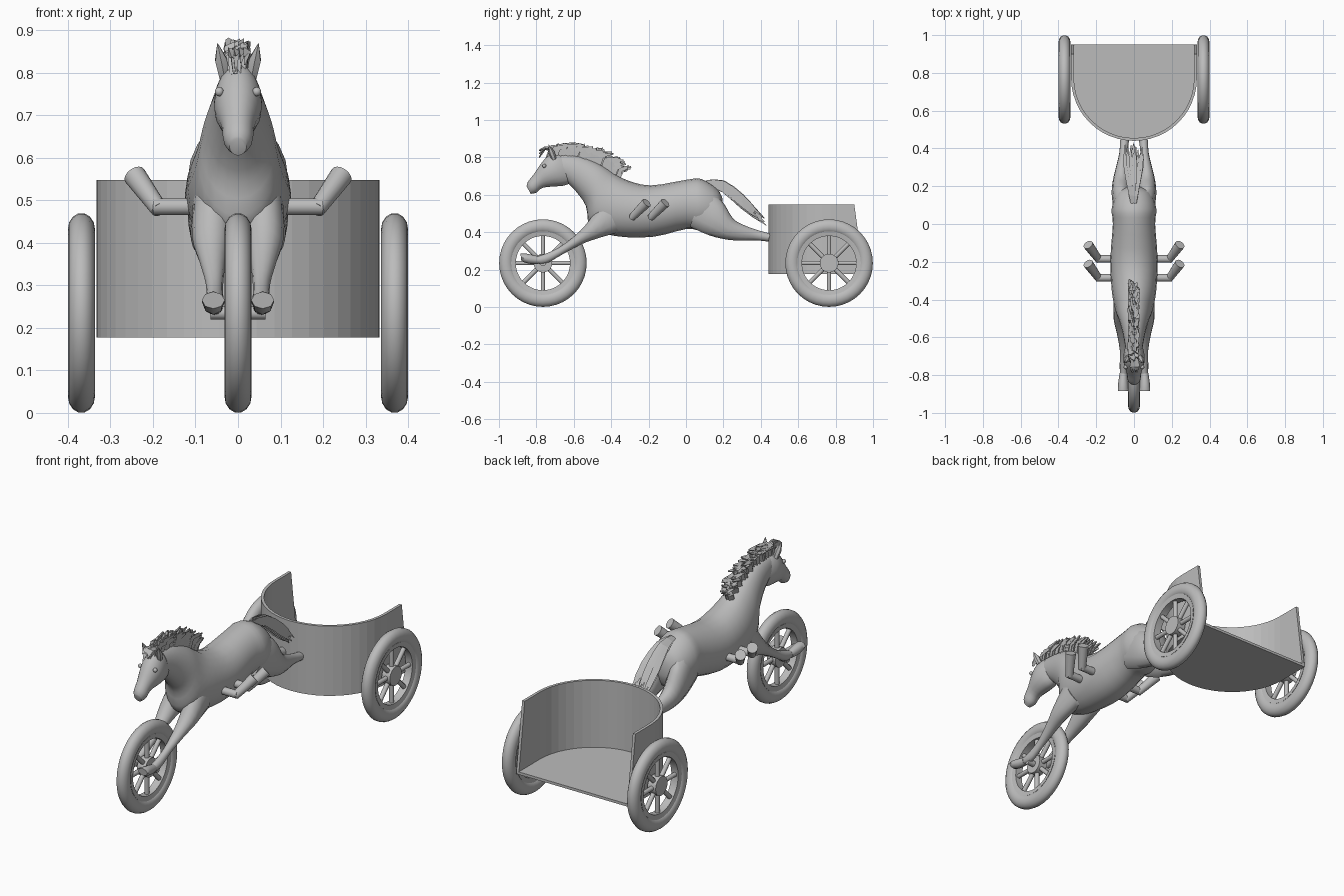
import bpy, bmesh, math, random
from mathutils import Vector

random.seed(4)
if "Cube" in bpy.data.objects:
    bpy.data.objects.remove(bpy.data.objects["Cube"], do_unlink=True)

grey = bpy.data.materials.new("plain grey")
grey.use_nodes = True
grey.diffuse_color = (0.5, 0.5, 0.5, 1)
grey.node_tree.nodes["Principled BSDF"].inputs["Base Color"].default_value = (0.5, 0.5, 0.5, 1)

TAU = math.tau
SIDES = {"left": 1, "right": -1}


def skin(bm, rings, closed=False):
    """Bridge closed rings of points; cap the ends unless the strip closes."""
    loops = [[bm.verts.new(p) for p in ring] for ring in rings]
    n = len(loops[0])
    pairs = list(zip(loops, loops[1:]))
    if closed:
        pairs.append((loops[-1], loops[0]))
    else:
        bm.faces.new(loops[0])
        bm.faces.new(loops[-1])
    for a, b in pairs:
        for i in range(n):
            j = (i + 1) % n
            bm.faces.new((a[i], a[j], b[j], b[i]))


def finish(name, bm, angle=50):
    bmesh.ops.recalc_face_normals(bm, faces=bm.faces)
    mesh = bpy.data.meshes.new(name)
    bm.to_mesh(mesh)
    bm.free()
    mesh.materials.append(grey)
    ob = bpy.data.objects.new(name, mesh)
    bpy.context.collection.objects.link(ob)
    if angle:
        bpy.ops.object.select_all(action='DESELECT')
        ob.select_set(True)
        bpy.context.view_layer.objects.active = ob
        bpy.ops.object.shade_smooth_by_angle(angle=math.radians(angle))
    return ob


def build(name, rings, closed=False, angle=50):
    bm = bmesh.new()
    skin(bm, rings, closed)
    return finish(name, bm, angle)


def spline(rows, steps=3):
    """Smooth curve through rows of numbers."""
    rows = [Vector(r) for r in rows]
    ext = [rows[0]] + rows + [rows[-1]]
    out = []
    for a, b, c, d in zip(ext, ext[1:], ext[2:], ext[3:]):
        for k in range(steps):
            t = k / steps
            out.append(b + (c - a) * (t / 2) + (a * 2 - b * 5 + c * 4 - d) * (t * t / 2)
                       + (b * 3 - a - c * 3 + d) * (t ** 3 / 2))
    return out + [rows[-1]]


def loft(name, rows, side=1, sides=16):
    """Rows: upper y, upper z, lower y, lower z, centre x, half width."""
    rings = []
    for y1, z1, y2, z2, x, w in spline(rows):
        ring = []
        for i in range(sides):
            c, s = math.cos(TAU * i / sides), math.sin(TAU * i / sides)
            ring.append((side * (x + w * s), (y1 + y2) / 2 + c * (y1 - y2) / 2,
                         (z1 + z2) / 2 + c * (z1 - z2) / 2))
        rings.append(ring)
    return build(name, rings)


def tube_rings(points, radii, sides=12):
    pts = [Vector(p) for p in points]
    rings = []
    for i, p in enumerate(pts):
        d = pts[min(i + 1, len(pts) - 1)] - pts[max(i - 1, 0)]
        q = d.to_track_quat('Z', 'Y')
        rings.append([p + q @ Vector((radii[i] * math.cos(TAU * k / sides),
                                      radii[i] * math.sin(TAU * k / sides), 0))
                      for k in range(sides)])
    return rings


def lathe(centre, profile, segs=40):
    """Revolve (x, radius) points about the wheel axis."""
    cx, cy, cz = centre
    return [[(cx + x, cy + r * math.cos(TAU * i / segs), cz + r * math.sin(TAU * i / segs))
             for x, r in profile] for i in range(segs)]


# Wheels
def wheel(name, centre):
    c = Vector(centre)
    tyre = [(0.032 * math.cos(TAU * i / 14), 0.196 + 0.039 * math.sin(TAU * i / 14))
            for i in range(14)]
    build(name + "_tyre", lathe(centre, tyre), True)
    rim = [(-0.02, 0.145), (0.02, 0.145), (0.024, 0.17), (-0.024, 0.17)]
    build(name + "_rim", lathe(centre, rim), True)
    bm = bmesh.new()
    half = Vector((0.024, 0, 0))
    skin(bm, tube_rings([c - half, c + half], [0.05, 0.05], 24))
    for i in range(8):
        d = Vector((0, math.cos(TAU * i / 8), math.sin(TAU * i / 8)))
        skin(bm, tube_rings([c + d * 0.04, c + d * 0.15], [0.012, 0.012], 10))
    finish(name + "_hub_and_spokes", bm)


wheel("front_wheel", (0, -0.765, 0.235))
for label, s in SIDES.items():
    wheel(label + "_rear_wheel", (s * 0.368, 0.765, 0.235))
build("front_axle", tube_rings([(-0.065, -0.765, 0.235), (0.065, -0.765, 0.235)], [0.016] * 2))


# Cart: curved wall open at the back, on a flat floor
def u_path(r, back):
    arc = [(r * math.cos(math.pi * i / 24), 0.773 - r * math.sin(math.pi * i / 24))
           for i in range(25)]
    return [(r, back)] + arc + [(-r, back)]


LOW, HIGH = 0.177, 0.547
wall = []
bounds = zip(u_path(0.333, 0.95), u_path(0.318, 0.95), u_path(0.333, 0.9), u_path(0.318, 0.9))
for ob_, ib, ot, it in bounds:
    wall.append([(*ob_, LOW), (*ib, LOW), (*it, HIGH), (*ot, HIGH)])
build("cart_wall", wall, angle=0)
build("cart_floor", [[(x, y, z) for x, y in u_path(0.325, 0.95)] for z in (LOW, LOW + 0.014)],
      angle=0)

# Horse torso and neck, from rump to poll
loft("body", [
    (0.195, 0.58, 0.20, 0.50, 0, 0.03),
    (0.165, 0.635, 0.17, 0.43, 0, 0.09),
    (0.08, 0.685, 0.08, 0.41, 0, 0.118),
    (0, 0.68, 0, 0.417, 0, 0.112),
    (-0.19, 0.65, -0.18, 0.375, 0, 0.125),
    (-0.32, 0.68, -0.38, 0.38, 0, 0.118),
    (-0.39, 0.72, -0.51, 0.43, 0, 0.10),
    (-0.46, 0.765, -0.535, 0.54, 0, 0.082),
    (-0.56, 0.805, -0.59, 0.62, 0, 0.06),
    (-0.67, 0.82, -0.64, 0.67, 0, 0.045)], sides=20)

# Head, from poll to muzzle
loft("head", [
    (-0.64, 0.805, -0.60, 0.67, 0, 0.035),
    (-0.715, 0.82, -0.65, 0.65, 0, 0.054),
    (-0.765, 0.78, -0.70, 0.645, 0, 0.055),
    (-0.81, 0.715, -0.765, 0.638, 0, 0.039),
    (-0.845, 0.67, -0.80, 0.612, 0, 0.034),
    (-0.852, 0.645, -0.83, 0.605, 0, 0.02)])

for label, s in SIDES.items():
    # Ears and eyes
    build(label + "_ear", tube_rings(
        [(s * 0.032, -0.705, 0.79), (s * 0.04, -0.72, 0.83), (s * 0.048, -0.735, 0.868)],
        [0.014, 0.016, 0.001], 6))
    bm = bmesh.new()
    bmesh.ops.create_uvsphere(bm, u_segments=10, v_segments=6, radius=0.011)
    bmesh.ops.translate(bm, verts=bm.verts, vec=(s * 0.044, -0.758, 0.755))
    finish(label + "_eye", bm)
    # Front leg stretched to the axle, ending in a hoof
    loft(label + "_front_leg", [
        (-0.44, 0.58, -0.36, 0.40, 0.055, 0.052),
        (-0.52, 0.46, -0.48, 0.365, 0.062, 0.046),
        (-0.59, 0.385, -0.56, 0.335, 0.06, 0.032),
        (-0.68, 0.318, -0.66, 0.282, 0.055, 0.02),
        (-0.76, 0.282, -0.75, 0.232, 0.055, 0.021),
        (-0.81, 0.267, -0.81, 0.236, 0.055, 0.017)], s, 12)
    loft(label + "_front_hoof", [
        (-0.79, 0.272, -0.79, 0.230, 0.056, 0.02),
        (-0.85, 0.285, -0.84, 0.232, 0.058, 0.026),
        (-0.885, 0.285, -0.88, 0.245, 0.058, 0.027)], s, 8)
    # Hind leg stretched back to the cart
    loft(label + "_hind_leg", [
        (0.10, 0.63, 0.02, 0.43, 0.06, 0.045),
        (0.19, 0.57, 0.12, 0.385, 0.068, 0.05),
        (0.25, 0.475, 0.21, 0.362, 0.068, 0.044),
        (0.31, 0.438, 0.29, 0.355, 0.064, 0.032),
        (0.38, 0.412, 0.37, 0.357, 0.056, 0.022),
        (0.45, 0.393, 0.44, 0.35, 0.05, 0.024)], s, 12)
    # Bent hand grips and foot pegs
    for part, y in (("hand_grip", -0.285), ("foot_peg", -0.185)):
        build(label + "_" + part + "_bar", tube_rings(
            [(s * 0.08, y, 0.485), (s * 0.2, y, 0.485)], [0.02, 0.02], 14))
        build(label + "_" + part, tube_rings(
            [(s * 0.185, y - 0.005, 0.478), (s * 0.243, y + 0.075, 0.558)],
            [0.02, 0.027], 16))

# Mane: jagged locks swept up and back from the crest
bm = bmesh.new()
crest = spline([(0, -0.73, 0.81), (0, -0.67, 0.82), (0, -0.56, 0.80),
                (0, -0.46, 0.76), (0, -0.38, 0.70)], 5)
for base in crest:
    for k in range(5):
        x = random.uniform(-0.03, 0.03)
        jit = Vector((0, random.uniform(-0.015, 0.015), 0))
        mid = base + jit + Vector((x * 0.6, 0.02, random.uniform(0.025, 0.045)))
        tip = base + jit + Vector((x, random.uniform(0.05, 0.09), random.uniform(0.03, 0.06)))
        skin(bm, tube_rings([base + jit + Vector((x * 0.5, 0, -0.015)), mid, tip],
                            [0.012, 0.015, 0.005], 3))
# Forelock
for k in range(8):
    x = random.uniform(-0.02, 0.02)
    skin(bm, tube_rings([(x * 0.4, -0.70, 0.84), (x, -0.755, 0.85),
                         (x * 0.8, -0.785, random.uniform(0.785, 0.84))],
                        [0.013, 0.011, 0.002], 3))
finish("mane", bm, 0)

# Tail: locks fanning out from the dock
bm = bmesh.new()
for k in range(38):
    x, h = random.uniform(-0.05, 0.05), random.uniform(-0.022, 0.022)
    end = random.uniform(0.36, 0.44)
    path = spline([(x * 0.2, 0.11, 0.665 + h * 0.3), (x * 0.5, 0.20, 0.645 + h),
                   (x * 0.9, 0.30, 0.565 + h * 1.4),
                   (x, end, 0.445 + (0.44 - end) * 0.8 + h)], 2)
    skin(bm, tube_rings(path, [0.008, 0.011, 0.013, 0.013, 0.012, 0.009, 0.002], 3))
finish("tail", bm, 0)
